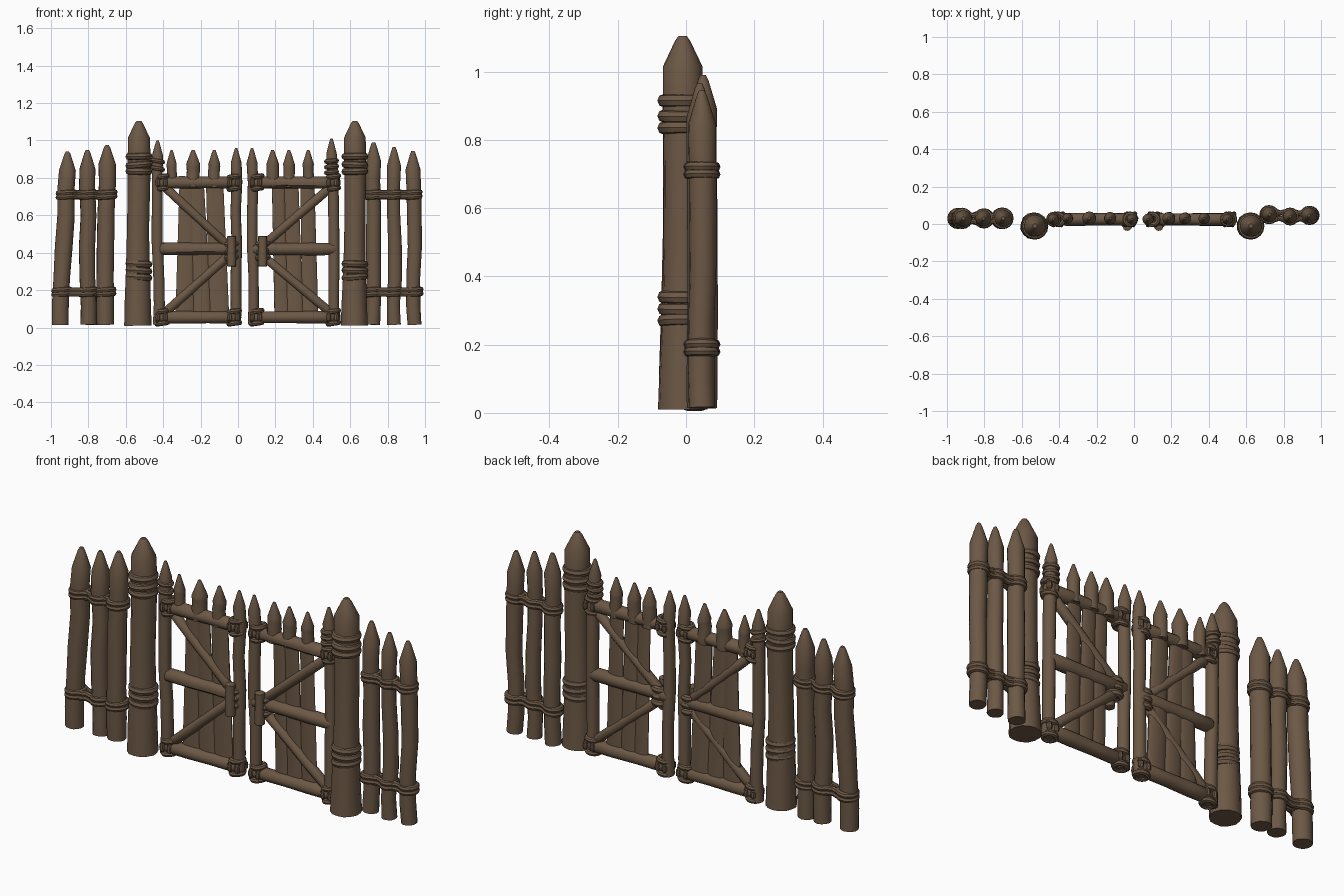
import bpy, bmesh, math, random
from mathutils import Vector

random.seed(4)
cube = bpy.data.objects.get("Cube")
if cube:
    bpy.data.objects.remove(cube)


def make_material(name, rgb):
    mat = bpy.data.materials.new(name)
    mat.use_nodes = True
    mat.diffuse_color = (*rgb, 1)
    mat.node_tree.nodes["Principled BSDF"].inputs["Base Color"].default_value = (*rgb, 1)
    return mat


WOOD = make_material("weathered brown wood", (0.15, 0.098, 0.06))


def tube(name, path, radii, sides=14, closed=False, rough=0.0, flat=1.0):
    """Loft a round or flattened section along a path, capped unless closed."""
    pts = [Vector(p) for p in path]
    n = len(pts)
    bm = bmesh.new()
    rings = []
    lumps = [1 + random.uniform(-rough, rough) for _ in range(sides)]
    for i, p in enumerate(pts):
        a = pts[i - 1] if closed or i else p
        b = pts[(i + 1) % n] if closed or i < n - 1 else p
        d = (b - a).normalized()
        up = Vector((1, 0, 0)) if abs(d.z) > 0.8 else Vector((0, 0, 1))
        u = d.cross(up).normalized()
        v = u.cross(d)
        rings.append([bm.verts.new(p + radii[i] * lumps[k] * (
            u * flat * math.cos(math.tau * k / sides) + v * math.sin(math.tau * k / sides)))
            for k in range(sides)])
    for i in range(n if closed else n - 1):
        r, s = rings[i], rings[(i + 1) % n]
        for k in range(sides):
            j = (k + 1) % sides
            bm.faces.new((r[k], r[j], s[j], s[k]))
    if not closed:
        bm.faces.new(rings[0])
        bm.faces.new(rings[-1])
    bmesh.ops.recalc_face_normals(bm, faces=bm.faces)
    mesh = bpy.data.meshes.new(name)
    bm.to_mesh(mesh)
    bm.free()
    mesh.materials.append(WOOD)
    mesh.shade_smooth()
    mesh.set_sharp_from_angle(angle=math.radians(40))
    obj = bpy.data.objects.new(name, mesh)
    bpy.context.collection.objects.link(obj)
    return obj


def stake(name, foot, tip, y, top, r, point=0.1, flare=1.0, wobble=0.006, base=0.015):
    """Slightly crooked pole with a sharpened top."""
    path, radii = [], []
    for t in (0, 0.12, 0.3, 0.5, 0.7, 0.88, 1):
        bend = random.uniform(-wobble, wobble) if 0 < t < 1 else 0
        path.append((foot + (tip - foot) * t + bend, y + bend * 0.5,
                     base + (top - point - base) * t))
        radii.append(r * (1 + (flare - 1) * max(0, 1 - 2.5 * t)) * random.uniform(0.95, 1.03))
    path += [(tip, y, top - 0.015), (tip, y, top)]
    radii += [r * 0.38, r * 0.2]
    return tube(name, path, radii, rough=0.035)


def ring(name, centre, r, thick, axis="z", tilt=0.0):
    """One turn of rope about the given axis."""
    x, y, z = centre
    path = []
    for k in range(16):
        a = math.tau * k / 16
        c, s = r * math.cos(a), r * math.sin(a)
        path.append((x + c, y + s, z + tilt * c) if axis == "z" else (x + tilt * c, y + c, z + s))
    return tube(name, path, [thick] * 16, 8, True)


def log(name, a, b, r):
    """Straight beam with softly rounded ends."""
    a, b = Vector(a), Vector(b)
    stops = (0, 0.02, 0.3, 0.6, 0.98, 1)
    tube(name, [a.lerp(b, t) for t in stops],
         [r * k for k in (0.8, 1, 1.03, 0.96, 1, 0.8)], rough=0.04)


# Side fences: three stakes each, bound together by two rope bands
fences = {
    "right": [(-0.95, -0.912, 0.03, 0.94, 0.046), (-0.80, -0.805, 0.03, 0.95, 0.043),
              (-0.71, -0.70, 0.03, 0.975, 0.047)],
    "left": [(0.72, 0.725, 0.05, 0.99, 0.04), (0.835, 0.835, 0.04, 0.965, 0.037),
             (0.943, 0.935, 0.046, 0.945, 0.04)],
}
for side, poles in fences.items():
    for foot, tip, y, top, r in poles:
        stake(side + "_fence_stake", foot, tip, y, top, r, 0.1)
    for z in (0.19, 0.71):
        spots = []
        for foot, tip, y, top, r in poles:
            x = foot + (tip - foot) * z / 0.85
            spots.append((x, y, r))
            for dz in (-0.011, 0.011):
                ring(side + "_fence_rope", (x, y, z + dz), r - 0.004, 0.015, tilt=0.08)
        for (x1, y1, r1), (x2, y2, r2) in zip(spots, spots[1:]):
            for dz in (-0.011, 0.011):
                for s in (-1, 1):
                    mid = ((x1 + x2) / 2, (y1 + y2) / 2 + s * 0.014, z + dz)
                    tube(side + "_fence_rope_link",
                         [(x1, y1 + s * (r1 - 0.006), z + dz), mid,
                          (x2, y2 + s * (r2 - 0.006), z + dz)], [0.014] * 3, 8)

# Main gate posts with flared feet and triple rope bindings
for side, foot, tip in (("right", -0.535, -0.53), ("left", 0.622, 0.625)):
    stake(side + "_gate_post", foot, tip, -0.01, 1.105, 0.06, 0.09, 1.26, 0.003, 0.01)
    for z in (0.27, 0.305, 0.34, 0.835, 0.87, 0.915):
        ring(side + "_post_rope", (tip, -0.012, z), 0.052, 0.02, tilt=random.uniform(-0.1, 0.1))

# Gate leaves: hinge pole, closing pole, three rails and two braces
leaves = {
    "right": dict(hinge=(-0.425, -0.43, 1.0), close=(-0.013, -0.01, 0.96),
                  rail=(-0.42, 0.005), latch=-0.035),
    "left": dict(hinge=(0.52, 0.5, 1.01), close=(0.08, 0.075, 0.96),
                 rail=(0.525, 0.075), latch=0.132),
}
for side, leaf in leaves.items():
    hf, ht, htop = leaf["hinge"]
    cf, ct, ctop = leaf["close"]
    outer, inner = leaf["rail"]
    d = 1 if inner > outer else -1
    stake(side + "_hinge_pole", hf, ht, 0.025, htop, 0.03, 0.08)
    stake(side + "_closing_pole", cf, ct, 0.025, ctop, 0.029, 0.08)
    for z in (0.055, 0.42, 0.775):
        log(side + "_gate_rail", (outer, 0.025, z), (inner, 0.025, z), 0.033)
    for z1, z2 in ((0.75, 0.44), (0.08, 0.38)):
        log(side + "_gate_brace", (outer + d * 0.03, 0.025, z1),
            (inner - d * 0.06, 0.025, z2), 0.024)
    # Rope lashings at the joints
    for z in (0.055, 0.775):
        for x in (outer + d * 0.015, inner - d * 0.025):
            for k in (-1, 1):
                ring(side + "_joint_rope", (x, 0.025, z + k * 0.032), 0.028, 0.014, tilt=0.15)
                ring(side + "_joint_rope", (x + k * 0.02, 0.025, z), 0.03, 0.013, "x", 0.15)
    x = leaf["latch"]
    for k in (-1, 0, 1):
        ring(side + "_middle_rope", (x, 0.02, 0.41 + k * 0.035), 0.026, 0.018, tilt=0.1)
    log(side + "_latch_block", (x, -0.012, 0.325), (x, -0.012, 0.49), 0.024)
for z in (0.83, 0.86, 0.89):
    ring("left_hinge_rope", (0.5, 0.025, z), 0.027, 0.013, tilt=0.1)
for z in (0.85, 0.89):
    ring("right_hinge_rope", (-0.43, 0.025, z), 0.027, 0.013, tilt=-0.2)

# Thin infill boards, set inside the frame thickness
boards = [(-0.285, -0.27, 0.05), (-0.19, -0.225, 0.05), (-0.10, -0.125, 0.052),
          (0.235, 0.215, 0.038), (0.305, 0.285, 0.042), (0.385, 0.37, 0.042)]
for foot, head, r in boards:
    tube("gate_board", [(foot + (head - foot) * t, 0.03, 0.04 + 0.74 * t) for t in (0, 0.35, 0.7, 1)],
         [r * k for k in (1.05, 1, 0.94, 0.9)], rough=0.05, flat=0.25)

# Sharpened stake heads rising over the top rail
heads = [(-0.355, 0.027), (-0.24, 0.036), (-0.127, 0.033),
         (0.185, 0.034), (0.272, 0.031), (0.375, 0.03)]
for x, r in heads:
    stake("gate_stake_head", x, x, 0.03, 0.95, r, 0.075, 1, 0.002, 0.75)
